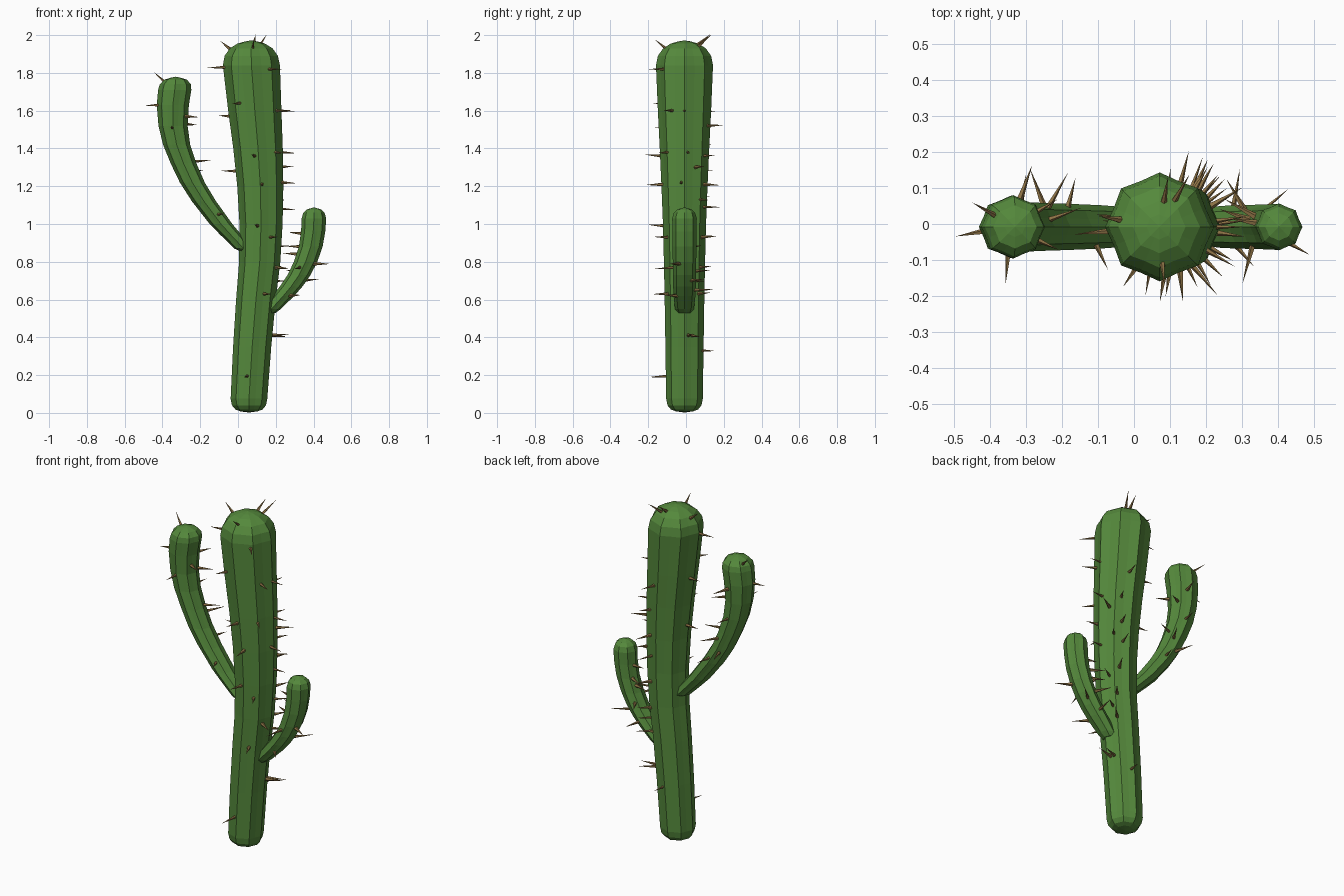
import bpy, bmesh, math, random
from mathutils import Vector

if "Cube" in bpy.data.objects:
    bpy.data.objects.remove(bpy.data.objects["Cube"])

random.seed(4)
RIBS = 8          # ridges around each stem
VALLEY = 0.91     # groove radius relative to ridge radius
YC = -0.008


def material(name, color):
    m = bpy.data.materials.new(name)
    m.diffuse_color = (*color, 1)
    m.use_nodes = True
    m.node_tree.nodes["Principled BSDF"].inputs["Base Color"].default_value = m.diffuse_color
    return m


green = material("cactus_green", (0.09, 0.25, 0.045))
tan = material("spine_tan", (0.27, 0.17, 0.06))


def finish(bm, name, mat):
    bmesh.ops.recalc_face_normals(bm, faces=bm.faces)
    me = bpy.data.meshes.new(name)
    bm.to_mesh(me)
    bm.free()
    me.materials.append(mat)
    ob = bpy.data.objects.new(name, me)
    bpy.context.collection.objects.link(ob)
    return ob


def make_stem(name, rings):
    """Loft ribbed horizontal sections; each ring is (z, centre x, radius)."""
    bm = bmesh.new()
    loops = []
    for z, cx, r in rings:
        loop = []
        for i in range(RIBS * 2):
            a = math.pi * i / RIBS
            k = r * (VALLEY if i % 2 else 1)
            loop.append(bm.verts.new((cx + k * math.cos(a), YC + k * math.sin(a), z)))
        loops.append(loop)
    n = RIBS * 2
    for lo, hi in zip(loops, loops[1:]):
        for i in range(n):
            j = (i + 1) % n
            bm.faces.new((lo[i], lo[j], hi[j], hi[i]))
    for loop, (z, cx, r), dz in ((loops[0], rings[0], -0.006), (loops[-1], rings[-1], 0.006)):
        tip = bm.verts.new((cx, YC, z + dz))
        for i in range(n):
            bm.faces.new((loop[i], loop[(i + 1) % n], tip))
    return finish(bm, name, green)


def section(rings, z):
    for a, b in zip(rings, rings[1:]):
        if a[0] <= z <= b[0]:
            t = (z - a[0]) / (b[0] - a[0])
            return a[1] + t * (b[1] - a[1]), a[2] + t * (b[2] - a[2])
    return rings[-1][1:]


def make_spines(name, rings, spots):
    """Thin cones standing out of the stem; each spot is (z, angle)."""
    bm = bmesh.new()
    top = rings[-1][0]
    for z, deg in spots:
        cx, r = section(rings, z)
        a = math.radians(deg)
        lift = 0.8 if z > top - 0.07 else random.uniform(-0.08, 0.08)
        d = Vector((math.cos(a), math.sin(a), lift)).normalized()
        base = Vector((cx + 0.88 * r * math.cos(a), YC + 0.88 * r * math.sin(a), z))
        side = d.cross(Vector((0, 0, 1))).normalized()
        up = side.cross(d)
        rad = random.uniform(0.008, 0.011)
        ring = [bm.verts.new(base + rad * (side * math.cos(i * math.tau / 5) + up * math.sin(i * math.tau / 5)))
                for i in range(5)]
        tip = bm.verts.new(base + d * random.uniform(0.075, 0.115))
        bm.faces.new(ring)
        for i in range(5):
            bm.faces.new((ring[i], ring[(i + 1) % 5], tip))
    return finish(bm, name, tan)


# Stem profiles: z, centre x, radius
trunk = [(0.008, 0.058, 0.045), (0.018, 0.058, 0.072), (0.04, 0.058, 0.09), (0.075, 0.058, 0.097),
         (0.35, 0.075, 0.101), (0.6, 0.095, 0.105), (0.8, 0.115, 0.109), (1.0, 0.122, 0.114),
         (1.2, 0.118, 0.122), (1.4, 0.106, 0.131), (1.6, 0.089, 0.141), (1.84, 0.071, 0.151),
         (1.89, 0.07, 0.141), (1.93, 0.07, 0.113), (1.955, 0.07, 0.073), (1.966, 0.07, 0.035)]
left_arm = [(0.855, 0.045, 0.03), (0.87, 0.03, 0.05), (0.945, -0.04, 0.056), (1.0, -0.09, 0.06),
            (1.12, -0.18, 0.064), (1.22, -0.242, 0.066), (1.32, -0.288, 0.068), (1.42, -0.325, 0.072),
            (1.52, -0.344, 0.077), (1.63, -0.345, 0.085), (1.71, -0.335, 0.088), (1.74, -0.332, 0.082),
            (1.764, -0.33, 0.06), (1.774, -0.33, 0.028)]
right_arm = [(0.53, 0.16, 0.04), (0.55, 0.177, 0.05), (0.62, 0.24, 0.058), (0.67, 0.282, 0.06),
             (0.73, 0.323, 0.061), (0.8, 0.358, 0.062), (0.88, 0.385, 0.063), (0.96, 0.398, 0.064),
             (1.03, 0.402, 0.065), (1.06, 0.402, 0.056), (1.077, 0.402, 0.038), (1.083, 0.402, 0.018)]

# Spine positions: height, angle (0 = right, 90 = back)
trunk_spines = [
    (1.6, 0), (1.38, 8), (1.3, 30), (1.22, -8), (1.08, 5), (0.41, 12), (1.92, 170), (1.83, 185),
    (1.57, 170), (1.28, 175), (1.64, -125), (1.36, -100), (1.21, -85), (0.99, -100), (0.63, -65),
    (0.195, -100), (1.93, -85), (1.6, -30), (1.82, -50), (1.38, -45), (0.93, -60), (1.52, 75),
    (1.36, 60), (1.21, 65), (1.13, 45), (1.09, 70), (0.93, 60), (0.88, 30), (0.77, 50),
    (0.63, 45), (0.7, 35), (0.41, 25), (0.33, 80), (1.94, 60), (1.95, 80), (0.77, -30)]
left_spines = [(1.63, 190), (1.57, -25), (1.53, 30), (1.33, 20), (1.28, 60), (1.51, -95),
               (1.75, 150), (1.6, 70), (1.42, 80), (1.15, 75), (1.05, -65), (1.2, 110)]
right_spines = [(0.79, -30), (0.62, -50), (0.77, -105), (0.84, 160), (0.88, 150), (0.75, 120),
                (0.65, 80), (0.7, 40), (0.95, 170)]

for name, rings, spots in (("trunk", trunk, trunk_spines),
                           ("left_arm", left_arm, left_spines),
                           ("right_arm", right_arm, right_spines)):
    make_stem(name, rings)
    make_spines(name + "_spines", rings, spots)
